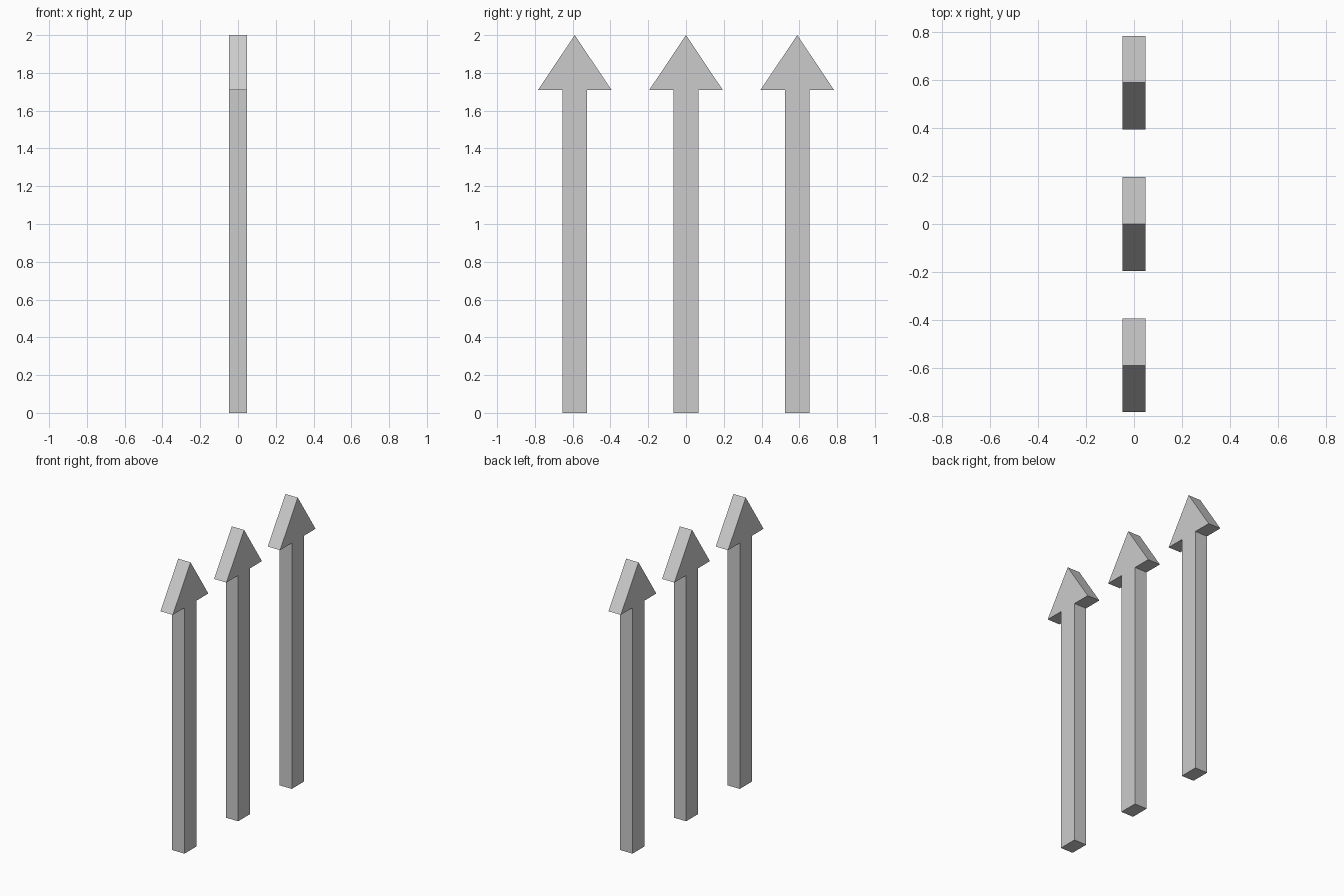
import bpy, bmesh

if "Cube" in bpy.data.objects:
    bpy.data.objects.remove(bpy.data.objects["Cube"])

SHAFT, HEAD, NECK, TOP = 0.066, 0.195, 1.709, 2.0
HALF_DEPTH = 0.0475
SPACING = 0.589


def make_arrow(name, y):
    # Arrow outline in the YZ plane, extruded along X
    half = [(SHAFT, 0), (SHAFT, NECK), (HEAD, NECK)]
    outline = half + [(0, TOP)] + [(-a, z) for a, z in reversed(half)]
    bm = bmesh.new()
    face = bm.faces.new([bm.verts.new((-HALF_DEPTH, a, z)) for a, z in outline])
    ext = bmesh.ops.extrude_face_region(bm, geom=[face])
    verts = [v for v in ext["geom"] if isinstance(v, bmesh.types.BMVert)]
    bmesh.ops.translate(bm, verts=verts, vec=(2 * HALF_DEPTH, 0, 0))
    bmesh.ops.recalc_face_normals(bm, faces=bm.faces)
    mesh = bpy.data.meshes.new(name)
    bm.to_mesh(mesh)
    bm.free()
    obj = bpy.data.objects.new(name, mesh)
    obj.location.y = y
    bpy.context.collection.objects.link(obj)


# Row of three upright arrows
for name, i in (("front_arrow", -1), ("middle_arrow", 0), ("back_arrow", 1)):
    make_arrow(name, i * SPACING)
